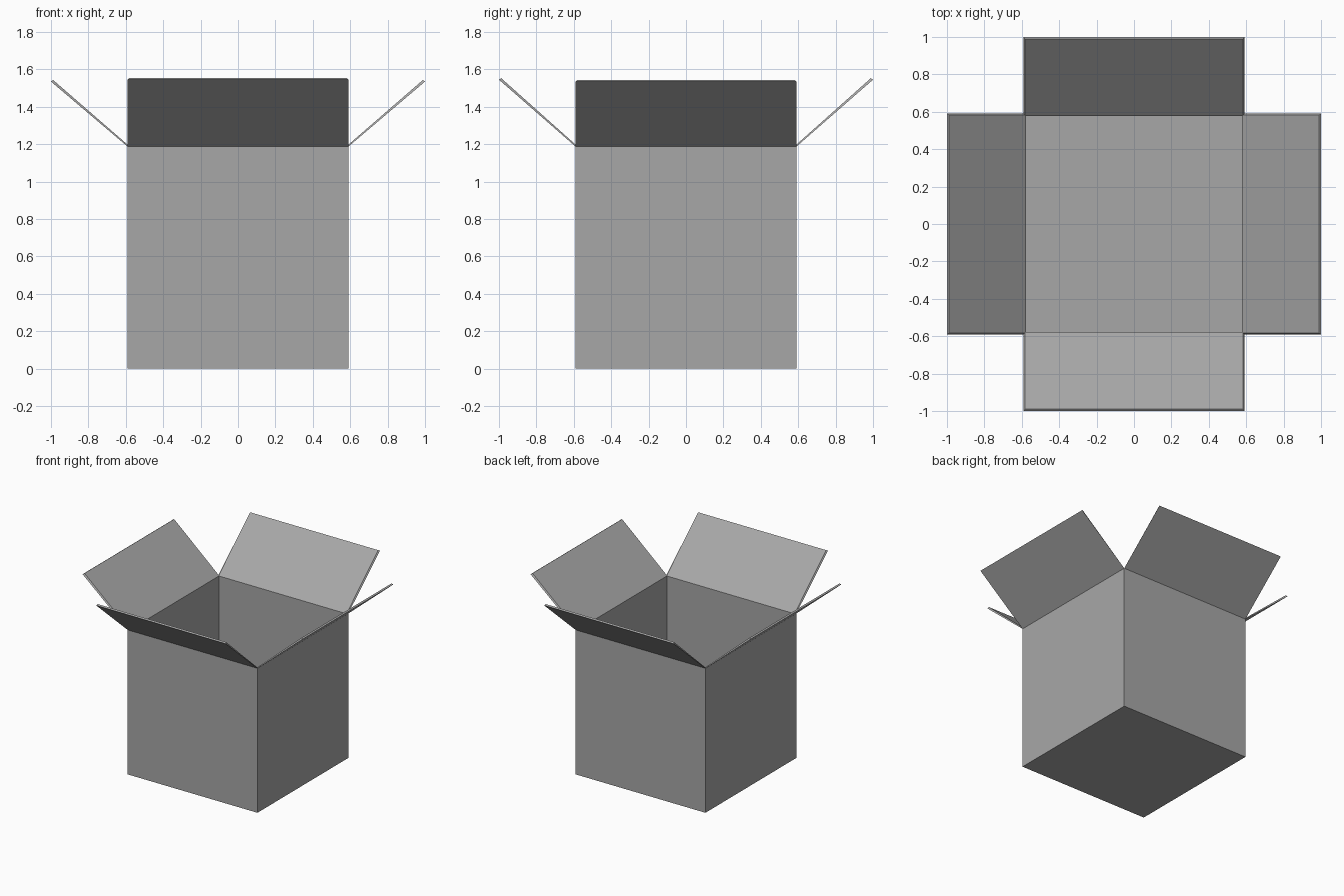
import bpy, bmesh, math
from mathutils import Matrix

if "Cube" in bpy.data.objects:
    bpy.data.objects.remove(bpy.data.objects["Cube"])

HALF, HEIGHT, WALL = 0.59, 1.187, 0.012

grey = bpy.data.materials.new("cardboard grey")
grey.diffuse_color = (0.39, 0.39, 0.39, 1)
grey.use_nodes = True
grey.node_tree.nodes["Principled BSDF"].inputs["Base Color"].default_value = grey.diffuse_color


def add_object(name, bm):
    bmesh.ops.recalc_face_normals(bm, faces=bm.faces)
    mesh = bpy.data.meshes.new(name)
    bm.to_mesh(mesh)
    bm.free()
    mesh.materials.append(grey)
    obj = bpy.data.objects.new(name, mesh)
    bpy.context.collection.objects.link(obj)
    return obj


# Open box body: a cube without its top, thickened inwards
bm = bmesh.new()
bmesh.ops.create_cube(bm, size=1)
bmesh.ops.scale(bm, verts=bm.verts, vec=(2 * HALF, 2 * HALF, HEIGHT))
bmesh.ops.translate(bm, verts=bm.verts, vec=(0, 0, HEIGHT / 2))
top = [f for f in bm.faces if f.normal.z > 0.9]
bmesh.ops.delete(bm, geom=top, context='FACES_ONLY')
body = add_object("box_body", bm)
shell = body.modifiers.new("wall thickness", 'SOLIDIFY')
shell.thickness = WALL
shell.offset = -1
shell.use_even_offset = True


# Flap: thin slab leaning outwards, its inner face slightly smaller
def flap(name, angle, tip_z):
    bm = bmesh.new()
    profile = [(HALF, HEIGHT, HALF), (1.0, tip_z - 0.008, HALF),
               (0.988, tip_z, HALF - 0.008), (HALF - WALL, HEIGHT, HALF - 0.008)]
    ends = [[bm.verts.new((x, side * w, z)) for x, z, w in profile]
            for side in (-1, 1)]
    for end in ends:
        bm.faces.new(end)
    for i in range(4):
        j = (i + 1) % 4
        bm.faces.new((ends[0][i], ends[0][j], ends[1][j], ends[1][i]))
    bm.transform(Matrix.Rotation(math.radians(angle), 4, 'Z'))
    add_object(name, bm)


flap("right_flap", 0, 1.543)
flap("back_flap", 90, 1.553)
flap("left_flap", 180, 1.543)
flap("front_flap", 270, 1.553)
